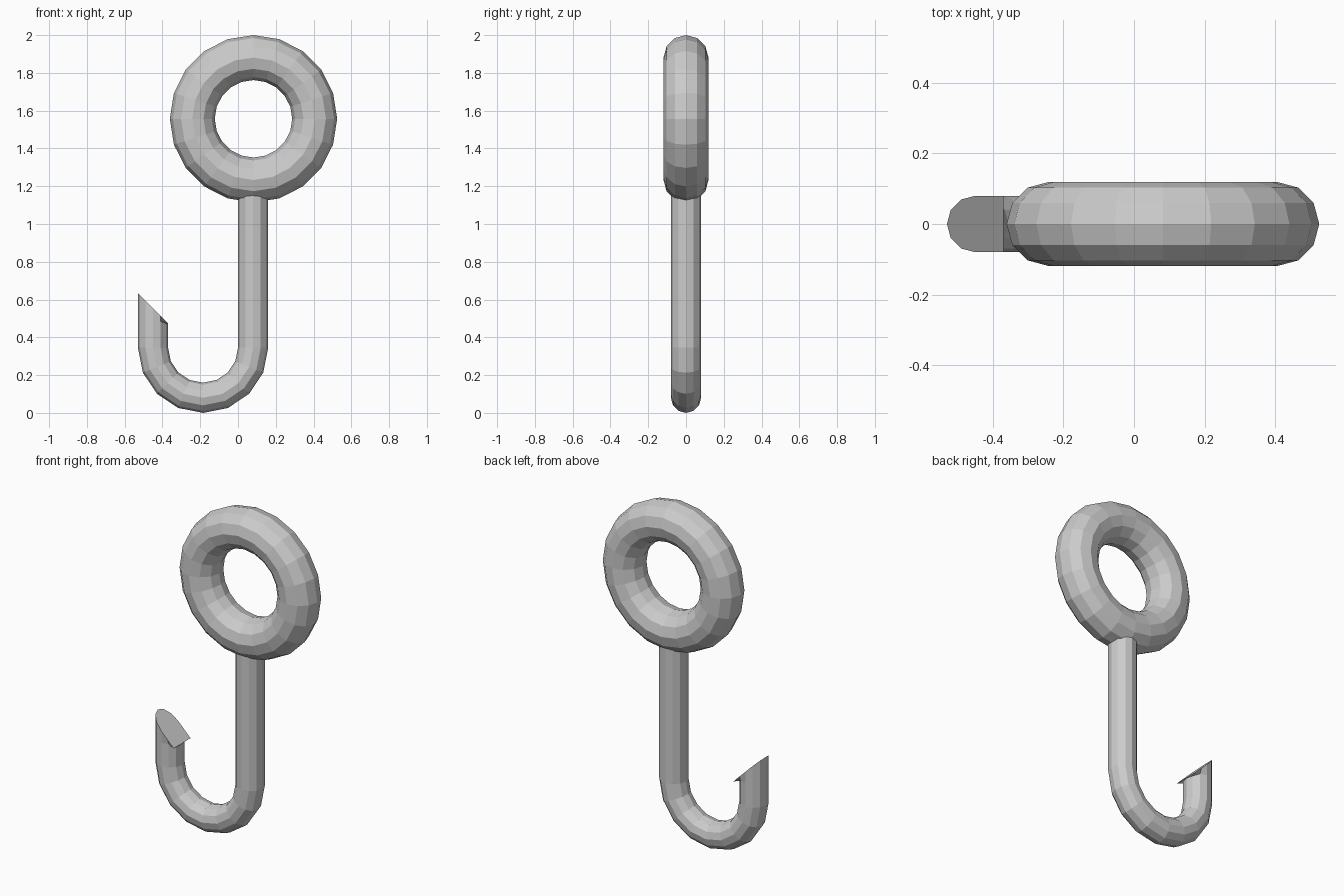
import bpy, bmesh, math

if "Cube" in bpy.data.objects:
    bpy.data.objects.remove(bpy.data.objects["Cube"])

SIDES = 12
R = 0.08                       # rod radius
BEND_X, BEND_Z, BEND_R = -0.185, 0.345, 0.265
TIP_X = BEND_X - BEND_R        # axis of the short arm

# Eye ring
bpy.ops.mesh.primitive_torus_add(
    major_segments=20, minor_segments=12, major_radius=0.324, minor_radius=0.119,
    location=(0.082, 0, 1.557), rotation=(math.pi / 2, 0, 0))
bpy.context.object.name = "eye_ring"

bm = bmesh.new()
angles = [2 * math.pi * k / SIDES for k in range(SIDES)]


def rod_loop(x, z, theta):
    """Circular section whose outward direction is theta in the xz plane."""
    return [bm.verts.new((x + R * math.cos(a) * math.cos(theta),
                          R * math.sin(a),
                          z + R * math.cos(a) * math.sin(theta))) for a in angles]


# Shank and half-circle bend
loops = [rod_loop(BEND_X + BEND_R, 1.2, 0)]
for i in range(9):
    t = -math.pi * i / 8
    loops.append(rod_loop(BEND_X + BEND_R * math.cos(t), BEND_Z + BEND_R * math.sin(t), t))

# Top of the short arm, just under the barb
arm = rod_loop(TIP_X, 0.485, -math.pi)
for v in arm:
    if v.co.x > TIP_X + 0.06:
        v.co.z = 0.472
loops.append(arm)

# Slanted point: round outside, squared barb on the inside
tip = []
for a in angles:
    x, y = TIP_X - R * math.cos(a), R * math.sin(a)
    if math.cos(a) < -0.1:
        y = 0 if abs(y) < 0.01 else math.copysign(R, y)
        if math.cos(a) < -0.8:
            x = TIP_X + R
    tip.append(bm.verts.new((x, y, 0.635 - (x - (TIP_X - R)))))
loops.append(tip)

# Skin the loops and cap both ends
for a, b in zip(loops, loops[1:]):
    for k in range(SIDES):
        n = (k + 1) % SIDES
        bm.faces.new((a[k], a[n], b[n], b[k]))
bm.faces.new(loops[0])
bm.faces.new(loops[-1])
bmesh.ops.recalc_face_normals(bm, faces=bm.faces)

mesh = bpy.data.meshes.new("hook")
bm.to_mesh(mesh)
bm.free()
bpy.context.collection.objects.link(bpy.data.objects.new("hook", mesh))
